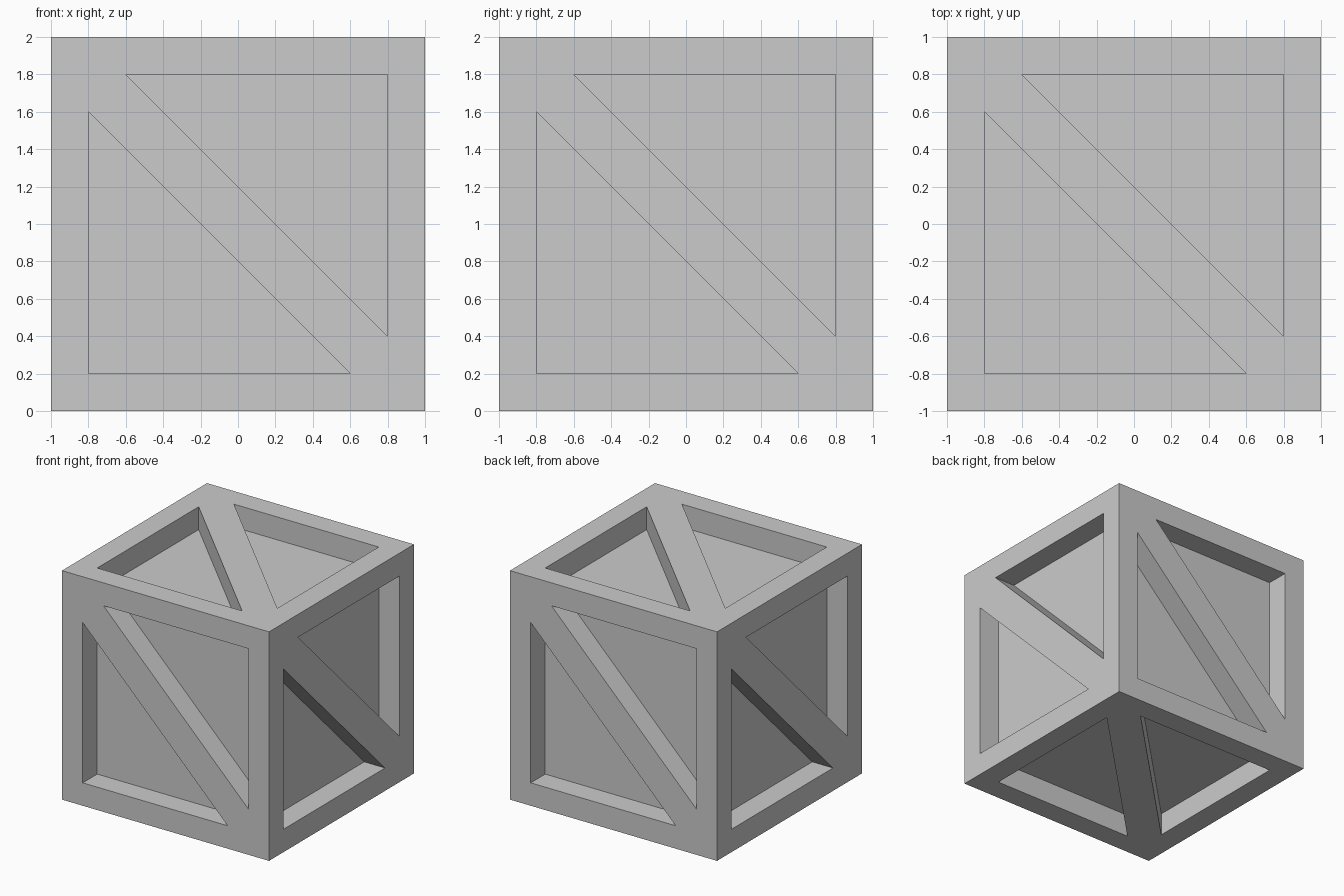
import bpy, bmesh
from math import radians
from mathutils import Matrix, Vector

if "Cube" in bpy.data.objects:
    bpy.data.objects.remove(bpy.data.objects["Cube"])

DEPTH = 0.2

# One side of the crate, seen from outside (u right, v up)
P = dict(BL=(-1, -1), BR=(1, -1), TR=(1, 1), TL=(-1, 1),
         a=(-.6, .8), b=(.8, .8), c=(.8, -.6),
         d=(-.8, .6), e=(-.8, -.8), f=(.6, -.8))
RIMS = ["TR TL a b", "BR TR b c", "TL BL e d", "BL BR f e", "TL d f BR c a"]
HOLES = ["d e f", "a c b"]

# Orientation of the six sides
front = Matrix.Rotation(radians(90), 4, 'X')
sides = [Matrix.Rotation(radians(90 * k), 4, 'Z') @ front for k in range(4)]
sides += [Matrix.Identity(4), Matrix.Rotation(radians(180), 4, 'X')]


def pt(m, name, w):
    return m @ Vector((*P[name], w)) + Vector((0, 0, 1))


def add_face(bm, coords):
    bm.faces.new([bm.verts.new(c) for c in coords])


def finish(bm, name):
    bmesh.ops.remove_doubles(bm, verts=bm.verts, dist=1e-4)
    mesh = bpy.data.meshes.new(name)
    bm.to_mesh(mesh)
    bm.free()
    bpy.context.collection.objects.link(bpy.data.objects.new(name, mesh))


frame, panels = bmesh.new(), bmesh.new()
low = 1 - DEPTH
for m in sides:
    # Outer boards and diagonal brace
    for rim in RIMS:
        add_face(frame, [pt(m, n, 1) for n in rim.split()])
    for hole in HOLES:
        names = hole.split()
        # Inner edges of the boards
        for p, q in zip(names, names[1:] + names[:1]):
            add_face(frame, [pt(m, p, low), pt(m, p, 1), pt(m, q, 1), pt(m, q, low)])
        # Recessed triangular panel
        add_face(panels, [pt(m, n, low) for n in names])

finish(frame, "crate_frame")
finish(panels, "crate_panels")
